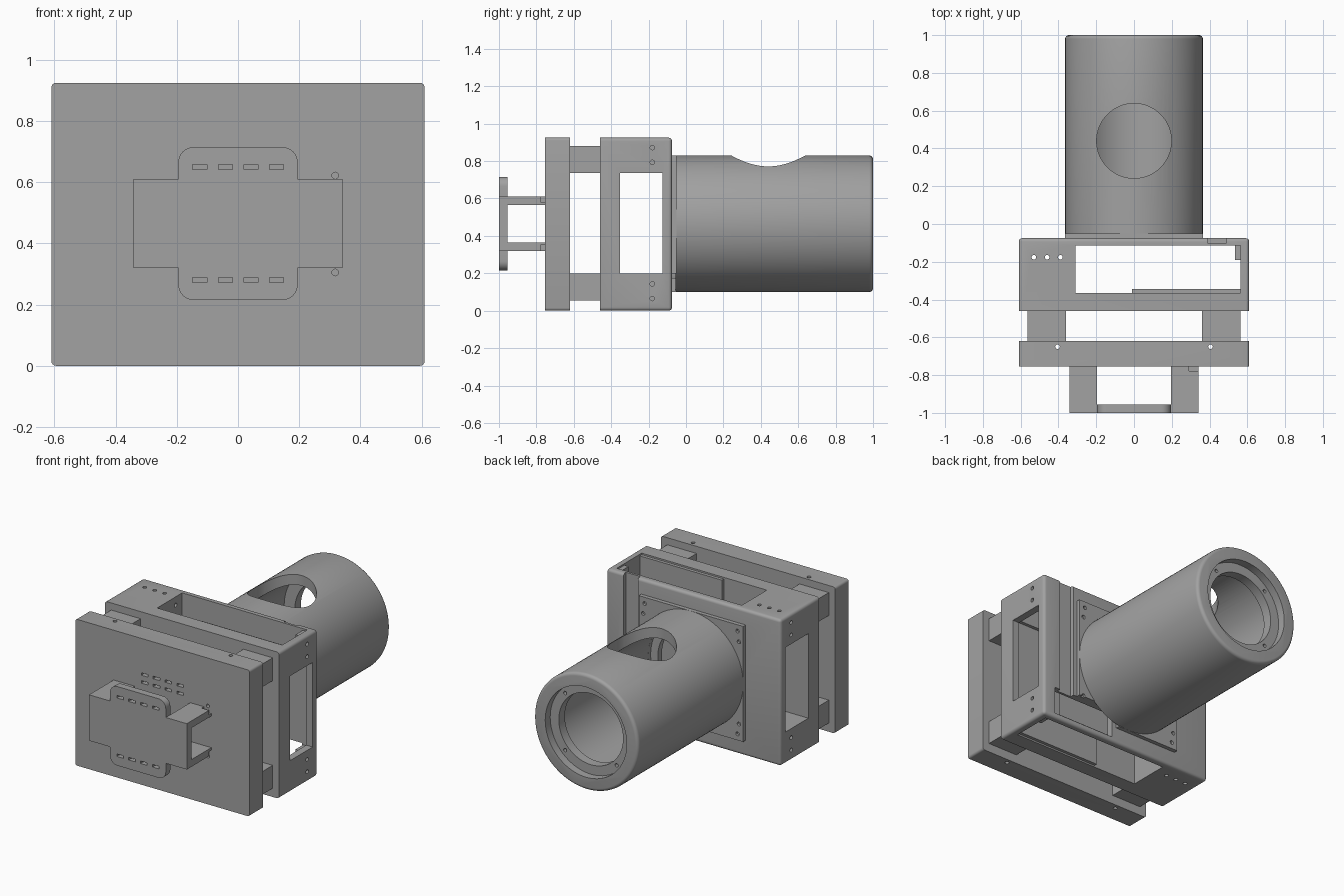
import bpy, bmesh, math
from mathutils import Matrix, Vector

cube = bpy.data.objects.get("Cube")
if cube:
    bpy.data.objects.remove(cube, do_unlink=True)

grey = bpy.data.materials.new("matte grey")
grey.use_nodes = True
COLOUR = (0.36, 0.36, 0.36, 1)
grey.diffuse_color = COLOUR
grey.node_tree.nodes["Principled BSDF"].inputs["Base Color"].default_value = COLOUR
MID = 0.465  # height of the optical axis


def make(name, bm):
    mesh = bpy.data.meshes.new(name)
    bm.to_mesh(mesh)
    bm.free()
    mesh.materials.append(grey)
    ob = bpy.data.objects.new(name, mesh)
    bpy.context.collection.objects.link(ob)
    return ob


def block(name, x, y, z, radius=0, rule=None, segments=4):
    """Box from (min, max) ranges; edges chosen by rule(edge) are rounded."""
    bm = bmesh.new()
    bmesh.ops.create_cube(bm, size=1)
    for v in bm.verts:
        v.co = [r[0] if c < 0 else r[1] for c, r in zip(v.co, (x, y, z))]
    if radius:
        bmesh.ops.bevel(bm, geom=[e for e in bm.edges if rule(e)], offset=radius,
                        segments=segments, profile=0.5, affect='EDGES')
    return make(name, bm)


def rod(name, axis, centre, radius, length, sides=16, end_round=0):
    """Cylinder along axis, optionally rounded at its positive end."""
    bm = bmesh.new()
    bmesh.ops.create_cone(bm, cap_ends=True, segments=sides, radius1=radius,
                          radius2=radius, depth=length)
    if end_round:
        rim = [e for e in bm.edges if all(v.co.z > 0 for v in e.verts)]
        bmesh.ops.bevel(bm, geom=rim, offset=end_round, segments=4, profile=0.5, affect='EDGES')
    turn = Vector((0, 0, 1)).rotation_difference(Vector(axis)).to_matrix().to_4x4()
    bmesh.ops.transform(bm, matrix=Matrix.Translation(centre) @ turn, verts=bm.verts)
    return make(name, bm)


def carve(ob, cutters, operation='DIFFERENCE'):
    for c in cutters:
        m = ob.modifiers.new("cut", 'BOOLEAN')
        m.object, m.operation, m.solver = c, operation, 'EXACT'
    graph = bpy.context.evaluated_depsgraph_get()
    mesh = bpy.data.meshes.new_from_object(ob.evaluated_get(graph))
    ob.modifiers.clear()
    ob.data = mesh
    for c in cutters:
        bpy.data.objects.remove(c, do_unlink=True)


def along_y(e):
    a, b = (v.co for v in e.verts)
    return abs(a.y - b.y) > 0.01


def rear_or_along_y(e):
    return along_y(e) or all(v.co.y > -0.1 for v in e.verts)


X, Y, Z = (1, 0, 0), (0, 1, 0), (0, 0, 1)
SLOT_X = [-0.125 + 0.0835 * i for i in range(4)]


def slots(y, heights):
    return [block("cut", (x - 0.023, x + 0.023), y, (z - 0.008, z + 0.008))
            for x in SLOT_X for z in heights]


# Front plate with slots and screw holes
plate = block("front_plate", (-0.61, 0.61), (-0.755, -0.62), (0, 0.925), 0.015, along_y)
carve(plate, slots((-0.8, -0.7), (0.65, 0.7, 0.28, 0.23))
      + [rod("cut", Z, (s * 0.405, -0.65, MID), 0.012, 1.2) for s in (-1, 1)]
      + [rod("cut", Y, (0.318, -0.75, z), 0.011, 0.08) for z in (0.305, 0.622)])

# Four spacer blocks between plate and housing
for side, s in (("right", -1), ("left", 1)):
    for level, z in (("lower", (0.055, 0.2)), ("upper", (0.735, 0.88))):
        block(f"spacer_{level}_{side}", sorted((s * 0.36, s * 0.565)), (-0.63, -0.45), z)

# Front bracket: cross-shaped face on four legs
face = block("bracket_face", (-0.195, 0.195), (-1, -0.955), (0.215, 0.715), 0.05, along_y, 8)
carve(face, [block("arms", (-0.342, 0.342), (-1, -0.955), (0.32, 0.61))], 'UNION')
carve(face, slots((-1.1, -0.9), (0.65, 0.28)))
for side, s in (("right", -1), ("left", 1)):
    for level, z, notch in (("lower", (0.32, 0.365), (0.3, 0.35)),
                            ("upper", (0.565, 0.61), (0.58, 0.63))):
        leg = block(f"bracket_leg_{level}_{side}", sorted((s * 0.195, s * 0.342)),
                    (-0.956, -0.75), z)
        if s > 0:
            carve(leg, [block("cut", (0.29, 0.36), (-0.778, -0.74), notch)])

# Housing with crossing windows, light opening, groove and screw holes
housing = block("housing", (-0.61, 0.61), (-0.46, -0.075), (0, 0.925), 0.018, rear_or_along_y)
carve(housing, [
    block("cut", (-0.31, 0.565), (-0.365, -0.115), (-0.1, 1.1)),
    block("cut", (-1, 1), (-0.352, -0.125), (0.2, 0.735)),
    block("cut", (-0.25, 0.25), (-0.5, -0.3), (0.25, 0.68)),
    block("cut", (0.39, 0.49), (-0.1, 0), (0.2, 1.1)),
    block("cut", (0.1, 0.53), (-0.15, 0), (0.03, 0.2)),
    rod("cut", Y, (0, -0.1, MID), 0.25, 0.15, 64)]
    + [rod("cut", X, (0, -0.18, z), 0.012, 1.4) for z in (0.065, 0.143, 0.793, 0.872)]
    + [rod("cut", Z, (x, -0.176, MID), 0.012, 1.2) for x in (-0.53, -0.46, -0.39)])
# Inner ledges of the housing
for level, z in (("lower", (0.01, 0.19)), ("upper", (0.745, 0.915))):
    block(f"inner_rail_{level}", (-0.01, 0.57), (-0.37, -0.345), z)
    block(f"inner_post_{level}", (0.535, 0.57), (-0.19, -0.11), z)

# Square mounting flange with paired corner screws
flange = block("mounting_flange", (-0.365, 0.365), (-0.08, -0.05), (MID - 0.365, MID + 0.365))
carve(flange, [rod("cut", Y, (0, -0.06, MID), 0.3, 0.2, 64),
               block("cut", (0.07, 0.4), (-0.1, 0), (0, 0.2))]
      + [rod("cut", Y, (sx * x, -0.05, MID + sz * z), 0.012, 0.03)
         for sx in (-1, 1) for sz in (-1, 1) for x, z in ((0.325, 0.325), (0.335, 0.26))])

# Round tube with top port, end ring and counterbore
tube = rod("tube", Y, (0, 0.4725, MID), 0.365, 1.055, 96, 0.02)
carve(tube, [
    rod("cut", Y, (0, 0.39, MID), 0.3, 1.0, 96),
    rod("cut", Y, (0, 0.9, MID), 0.225, 0.4, 64),
    rod("cut", Y, (0, 1.0, MID), 0.285, 0.1, 64),
    rod("cut", Z, (0, 0.44, 0.8), 0.198, 0.5, 64)]
    + [rod("cut", Y, (0.255 * math.cos(a), 0.92, MID + 0.255 * math.sin(a)), 0.011, 0.2)
       for a in (math.pi / 4 + math.pi / 2 * i for i in range(4))])

# Smooth shading on curved parts
for ob in bpy.context.collection.objects:
    ob.select_set(ob.type == 'MESH')
    if ob.type == 'MESH':
        bpy.context.view_layer.objects.active = ob
bpy.ops.object.shade_smooth_by_angle(angle=math.radians(30))
